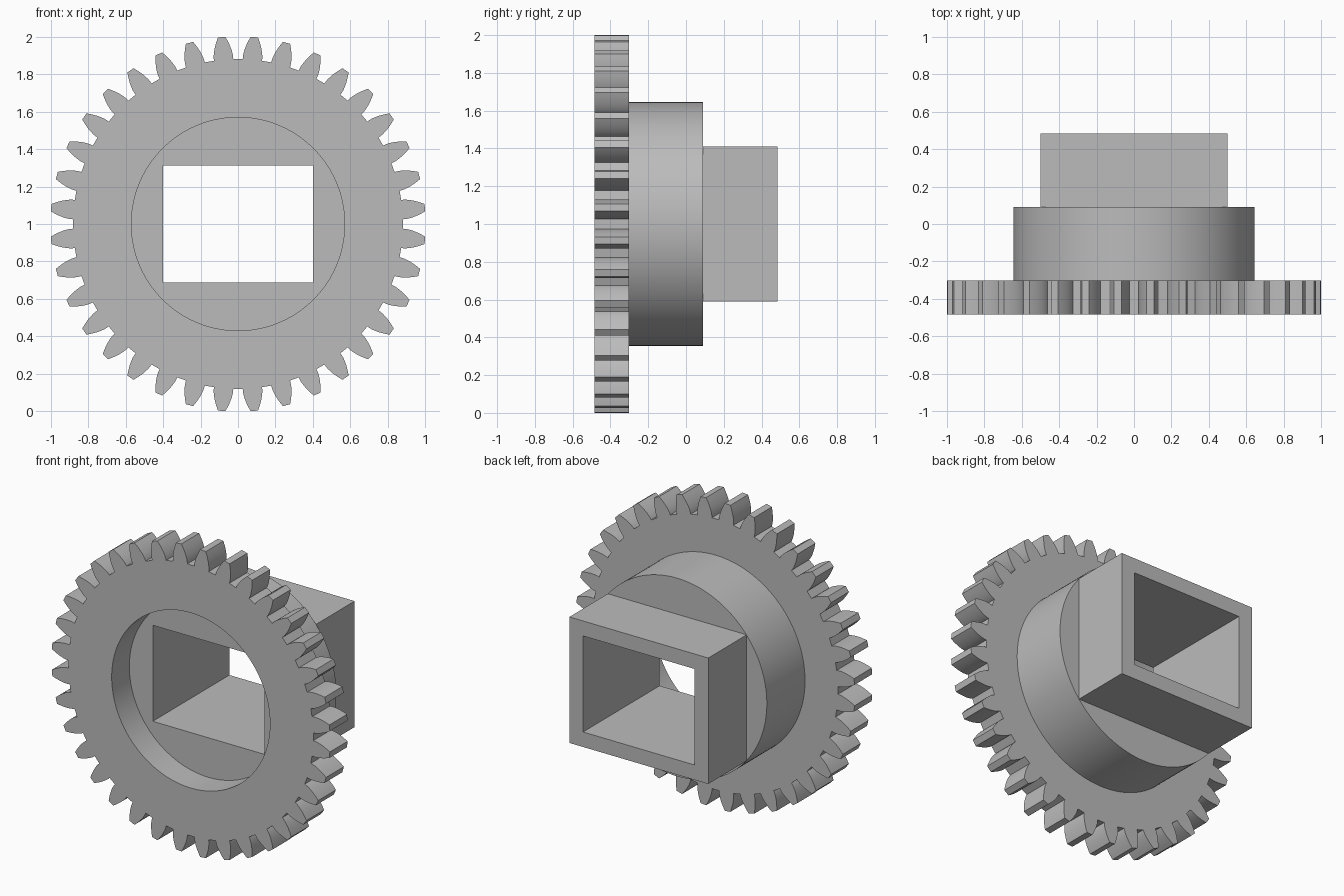
import bpy, bmesh
from math import sin, cos, tan, acos, pi, radians

cube = bpy.data.objects.get("Cube")
if cube:
    bpy.data.objects.remove(cube, do_unlink=True)

grey = bpy.data.materials.new("plain grey")
grey.use_nodes = True
colour = (0.5, 0.5, 0.5, 1)
grey.diffuse_color = colour
grey.node_tree.nodes["Principled BSDF"].inputs["Base Color"].default_value = colour


def circle(r, n=128):
    return [(r * cos(2 * pi * i / n), r * sin(2 * pi * i / n)) for i in range(n)]


def rectangle(w, h):
    return [(-w / 2, -h / 2), (w / 2, -h / 2), (w / 2, h / 2), (-w / 2, h / 2)]


def gear_outline(teeth=36, tip=1.003, root=0.882):
    """Involute teeth, with a gap centred on the top."""
    pitch = tip * teeth / (teeth + 2)
    pressure = radians(20)
    base = pitch * cos(pressure)
    base_half = pi / (2 * teeth) + tan(pressure) - pressure
    flank = [(root, base_half)]
    steps = 6
    for i in range(steps + 1):
        r = base + (tip - base) * i / steps
        a = acos(base / r)
        flank.append((r, base_half - (tan(a) - a)))
    tooth = [(r, -a) for r, a in flank] + [(r, a) for r, a in reversed(flank)]
    points = []
    for k in range(teeth):
        centre = (k + 0.5) * 2 * pi / teeth
        points += [(r * cos(centre + a), r * sin(centre + a)) for r, a in tooth]
    return points


def ring_prism(name, outer, inner, front, back):
    """Extrude an outline with a hole along y, centred on z = 1."""
    curve = bpy.data.curves.new(name + "_profile", "CURVE")
    curve.dimensions = "2D"
    curve.fill_mode = "BOTH"
    curve.extrude = (back - front) / 2
    for loop in (outer, inner):
        spline = curve.splines.new("POLY")
        spline.points.add(len(loop) - 1)
        for p, (x, z) in zip(spline.points, loop):
            p.co = (x, z, 0, 1)
        spline.use_cyclic_u = True
    helper = bpy.data.objects.new(name + "_profile", curve)
    bpy.context.collection.objects.link(helper)
    bpy.context.view_layer.update()
    graph = bpy.context.evaluated_depsgraph_get()
    mesh = bpy.data.meshes.new_from_object(helper.evaluated_get(graph))
    bpy.data.objects.remove(helper, do_unlink=True)

    # Weld the caps to the walls
    bm = bmesh.new()
    bm.from_mesh(mesh)
    bmesh.ops.remove_doubles(bm, verts=bm.verts, dist=0.0001)
    bmesh.ops.recalc_face_normals(bm, faces=bm.faces)
    bm.to_mesh(mesh)
    bm.free()
    mesh.materials.clear()
    mesh.materials.append(grey)

    obj = bpy.data.objects.new(name, mesh)
    bpy.context.collection.objects.link(obj)
    obj.rotation_euler.x = pi / 2
    obj.location = (0, (front + back) / 2, 1)
    bpy.ops.object.select_all(action="DESELECT")
    obj.select_set(True)
    bpy.context.view_layer.objects.active = obj
    bpy.ops.object.shade_smooth_by_angle(angle=radians(20))
    return obj


# Toothed ring, round hub and square-cornered socket, front to back
bore = rectangle(0.803, 0.625)
ring_prism("gear_ring", gear_outline(), circle(0.57), -0.485, -0.303)
ring_prism("round_hub", circle(0.645), bore, -0.303, 0.09)
ring_prism("socket_sleeve", rectangle(1.0, 0.82), bore, 0.09, 0.485)
